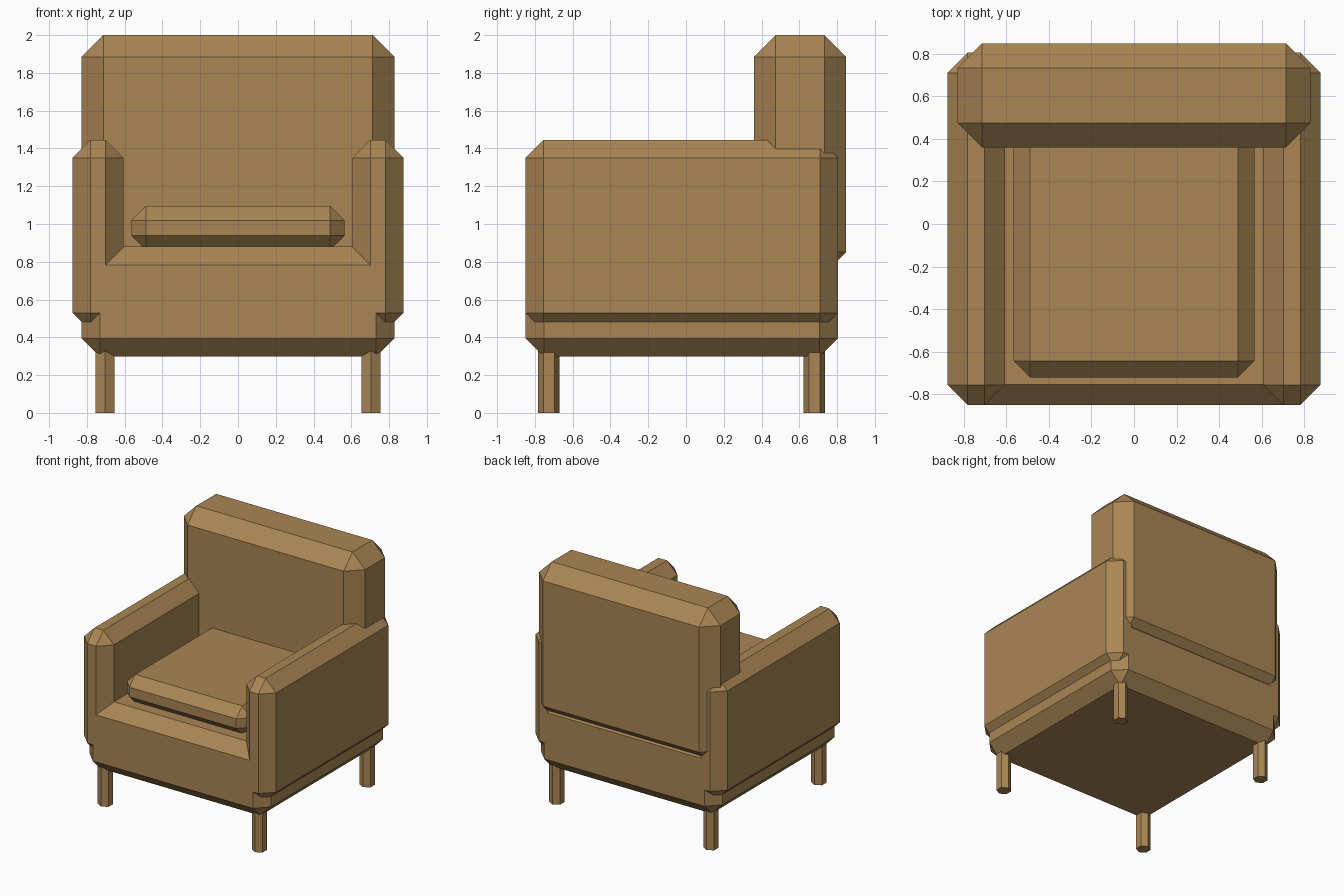
import bpy, bmesh, math
from mathutils import Vector

if "Cube" in bpy.data.objects:
    bpy.data.objects.remove(bpy.data.objects["Cube"])

tan = bpy.data.materials.new("tan_brown")
tan.diffuse_color = (0.40, 0.24, 0.09, 1)
tan.use_nodes = True
tan.node_tree.nodes["Principled BSDF"].inputs["Base Color"].default_value = tan.diffuse_color


def finish(name, bm):
    bmesh.ops.recalc_face_normals(bm, faces=bm.faces)
    mesh = bpy.data.meshes.new(name)
    bm.to_mesh(mesh)
    bm.free()
    mesh.materials.append(tan)
    bpy.context.collection.objects.link(bpy.data.objects.new(name, mesh))


def chamfered_box(name, low, high, chamfer):
    """Box between two corners with every edge cut by one flat chamfer."""
    low, high = Vector(low), Vector(high)
    bm = bmesh.new()
    bmesh.ops.create_cube(bm, size=1)
    bmesh.ops.scale(bm, vec=high - low, verts=bm.verts)
    bmesh.ops.translate(bm, vec=(low + high) / 2, verts=bm.verts)
    bmesh.ops.bevel(bm, geom=bm.edges[:], offset=chamfer, segments=1,
                    affect='EDGES', offset_type='OFFSET')
    finish(name, bm)


def hex_leg(name, x, y, radius, top):
    """Six-sided post with corners towards the front and back."""
    bm = bmesh.new()
    ring = [bm.verts.new((x + radius * math.sin(math.radians(60 * i)),
                          y + radius * math.cos(math.radians(60 * i)), 0))
            for i in range(6)]
    base = bm.faces.new(ring)
    side = bmesh.ops.extrude_face_region(bm, geom=[base], use_keep_orig=True)
    verts = [g for g in side["geom"] if isinstance(g, bmesh.types.BMVert)]
    bmesh.ops.translate(bm, vec=(0, 0, top), verts=verts)
    finish(name, bm)


# Upholstered body
chamfered_box("seat_base", (-0.828, -0.85, 0.298), (0.828, 0.805, 0.88), 0.097)
chamfered_box("backrest", (-0.828, 0.36, 0.737), (0.828, 0.848, 2.0), 0.115)
chamfered_box("seat_cushion", (-0.565, -0.72, 0.863), (0.565, 0.50, 1.096), 0.077)

# Arms and legs on both sides
for side, s in (("left", -1), ("right", 1)):
    x0, x1 = sorted((s * 0.606, s * 0.876))
    chamfered_box(side + "_arm", (x0, -0.85, 0.435), (x1, 0.805, 1.445), 0.095)
    hex_leg(side + "_front_leg", s * 0.704, -0.726, 0.057, 0.34)
    hex_leg(side + "_back_leg", s * 0.704, 0.68, 0.057, 0.34)
